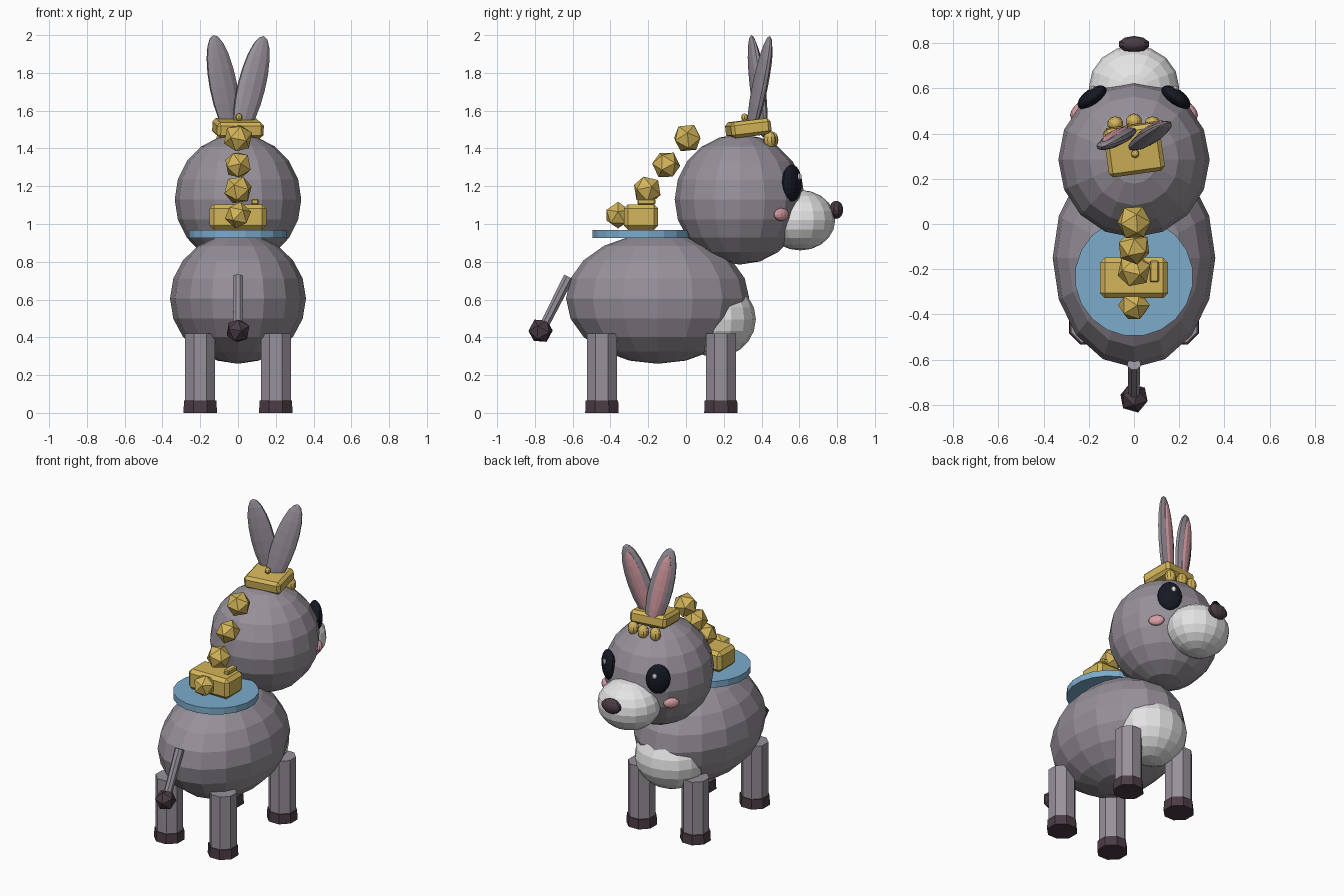
import bpy, bmesh
from math import radians, atan2
from mathutils import Matrix, Vector, Euler

if "Cube" in bpy.data.objects:
    bpy.data.objects.remove(bpy.data.objects["Cube"], do_unlink=True)


def material(name, rgb):
    m = bpy.data.materials.new(name)
    m.use_nodes = True
    m.diffuse_color = (*rgb, 1)
    shader = m.node_tree.nodes["Principled BSDF"]
    shader.inputs["Base Color"].default_value = (*rgb, 1)
    shader.inputs["Roughness"].default_value = 0.8
    return m


GREY = material("grey fur", (0.31, 0.28, 0.32))
WHITE = material("pale fur", (0.78, 0.78, 0.79))
DARK = material("dark hoof", (0.07, 0.045, 0.06))
BLACK = material("eye black", (0.008, 0.01, 0.018))
PINK = material("soft pink", (0.68, 0.34, 0.37))
GOLD = material("gold", (0.65, 0.46, 0.10))
BLUE = material("blanket blue", (0.20, 0.41, 0.60))


def finish(name, bm, mat, loc, rot=None):
    """Turn a bmesh into a flat shaded object."""
    mesh = bpy.data.meshes.new(name)
    bm.to_mesh(mesh)
    bm.free()
    mesh.materials.append(mat)
    obj = bpy.data.objects.new(name, mesh)
    rot = rot or Matrix.Identity(3)
    obj.matrix_world = Matrix.Translation(loc) @ rot.to_4x4()
    bpy.context.collection.objects.link(obj)
    return obj


def ellipsoid(name, loc, radii, mat, rot=None, seg=16, rings=10):
    bm = bmesh.new()
    bmesh.ops.create_uvsphere(bm, u_segments=seg, v_segments=rings, radius=1)
    bmesh.ops.scale(bm, vec=radii, verts=bm.verts)
    return finish(name, bm, mat, loc, rot)


def rod(name, start, end, r1, r2, mat, sides=8):
    start, end = Vector(start), Vector(end)
    axis = end - start
    bm = bmesh.new()
    bmesh.ops.create_cone(bm, cap_ends=True, segments=sides, radius1=r1,
                          radius2=r2, depth=axis.length)
    # turn a flat side toward each main direction
    bmesh.ops.rotate(bm, verts=bm.verts,
                     matrix=Matrix.Rotation(radians(180 / sides), 3, "Z"))
    rot = Vector((0, 0, 1)).rotation_difference(axis).to_matrix()
    return finish(name, bm, mat, (start + end) / 2, rot)


def nugget(name, loc, radius, mat, turn=(0, 0, 0)):
    bm = bmesh.new()
    bmesh.ops.create_icosphere(bm, subdivisions=1, radius=radius)
    return finish(name, bm, mat, loc, Euler(turn).to_matrix())


def block(name, loc, size, bevel, mat, turn=(0, 0, 0)):
    bm = bmesh.new()
    bmesh.ops.create_cube(bm, size=1)
    bmesh.ops.scale(bm, vec=size, verts=bm.verts)
    bmesh.ops.bevel(bm, geom=bm.edges[:], offset=bevel, segments=1,
                    affect="EDGES")
    return finish(name, bm, mat, loc, Euler(turn).to_matrix())


# body, chest and head
ellipsoid("body", (0, -0.15, 0.605), (0.36, 0.485, 0.345), GREY)
ellipsoid("chest_patch", (0, 0.16, 0.495), (0.23, 0.21, 0.20), WHITE)
ellipsoid("head", (0, 0.285, 1.13), (0.335, 0.345, 0.345), GREY)
ellipsoid("muzzle", (0, 0.605, 1.02), (0.20, 0.185, 0.16), WHITE)
ellipsoid("nose", (0, 0.795, 1.075), (0.07, 0.037, 0.048), DARK, seg=10, rings=8)

# legs and hooves
for side, x in (("left", 0.2), ("right", -0.2)):
    for end, y in (("tail_end", -0.445), ("head_end", 0.185)):
        label = f"{side}_{end}"
        rod(f"{label}_leg", (x, y, 0.05), (x, y, 0.42), 0.086, 0.086, GREY)
        rod(f"{label}_hoof", (x, y, 0), (x, y, 0.065), 0.096, 0.093, DARK)

# tail
rod("tail", (0, -0.62, 0.72), (0, -0.755, 0.455), 0.03, 0.026, GREY)
nugget("tail_tuft", (0, -0.77, 0.435), 0.067, DARK, (0.5, 0, 0))

# face details on each side, turned to follow the head
for side, s in (("left", 1), ("right", -1)):
    face = Matrix.Rotation(atan2(-s * 0.19, 0.27), 3, "Z")
    eye = Vector((s * 0.185, 0.56, 1.217))
    ellipsoid(f"{side}_eye", eye, (0.075, 0.038, 0.098), BLACK, face)
    glint = eye + face @ Vector((-s * 0.022, 0.034, 0.033))
    ellipsoid(f"{side}_eye_glint", glint, (0.016, 0.01, 0.018), WHITE, face, 8, 6)
    cheek = Matrix.Rotation(-s * radians(48), 3, "Z")
    ellipsoid(f"{side}_cheek", (s * 0.245, 0.505, 1.05),
              (0.05, 0.025, 0.034), PINK, cheek, 12, 8)

# ears: each leaf shape runs from base to tip with a pink inner side
WIDE = Vector((0.94, 0.34, 0))
for side, base, tip in (("left", (0.005, 0.335, 1.46), (0.137, 0.445, 1.995)),
                        ("right", (-0.025, 0.41, 1.46), (-0.13, 0.345, 2.0))):
    base, tip = Vector(base), Vector(tip)
    up = (tip - base).normalized()
    out = up.cross(WIDE).normalized()
    rot = Matrix((out.cross(up), out, up)).transposed()
    mid, half = (base + tip) / 2, (tip - base).length / 2
    ellipsoid(f"{side}_ear", mid, (0.078, 0.032, half), GREY, rot, 10, 10)
    ellipsoid(f"{side}_ear_inner", mid + out * 0.018,
              (0.046, 0.022, half * 0.84), PINK, rot, 10, 10)

# blanket and the chest of gold riding on it
rod("blanket", (0, -0.235, 0.925), (0, -0.235, 0.967), 0.262, 0.262, BLUE, 20)
block("gold_chest", (0, -0.238, 1.037), (0.30, 0.18, 0.135), 0.022, GOLD)
block("gold_chest_handle", (0.09, -0.21, 1.118), (0.04, 0.095, 0.03), 0.006, GOLD)

# gold nuggets rising from the back to the head
path = ((-0.36, 1.047, 0.072), (-0.205, 1.18, 0.078),
        (-0.105, 1.313, 0.076), (0.007, 1.455, 0.079))
for i, (y, z, radius) in enumerate(path):
    nugget(f"gold_nugget_{i + 1}", (0, y, z), radius, GOLD, (0.4 * i, 0.2, 0.5 * i))

# gold headpiece with a knob and three beads
block("headpiece", (0, 0.33, 1.507), (0.25, 0.215, 0.085), 0.018, GOLD,
      (radians(7), 0, radians(8)))
ellipsoid("headpiece_knob", (0.005, 0.31, 1.565), (0.018, 0.018, 0.02), GOLD, seg=8, rings=6)
for i in (-1, 0, 1):
    ellipsoid(f"headpiece_bead_{i + 2}", (i * 0.082, 0.455 - 0.012 * abs(i), 1.445),
              (0.036, 0.034, 0.045), GOLD, seg=10, rings=8)
